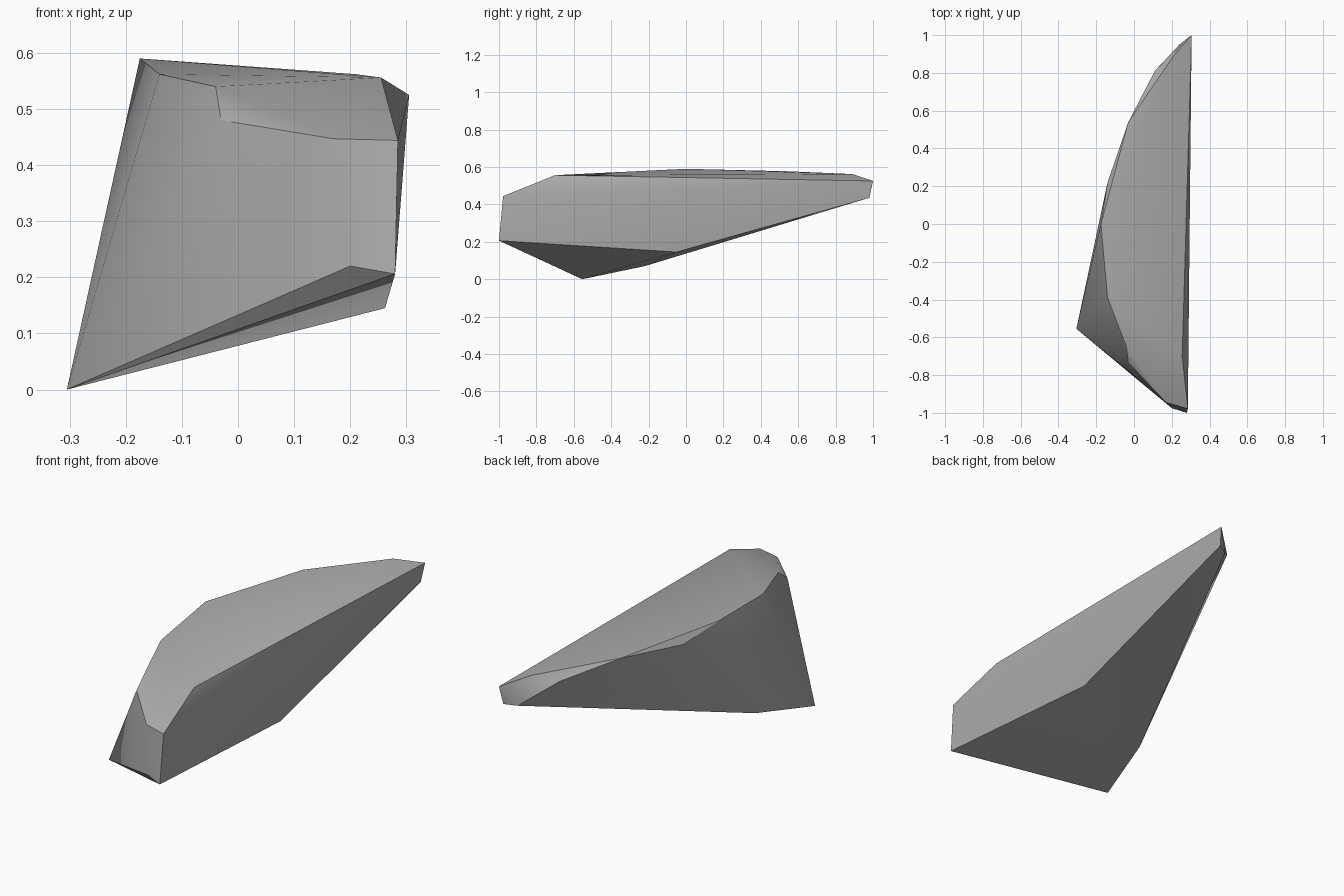
import bpy
import bmesh
import math

cube = bpy.data.objects.get("Cube")
if cube:
    bpy.data.objects.remove(cube, do_unlink=True)

# One plain stone colour
stone = bpy.data.materials.new("stone_grey")
stone.use_nodes = True
grey = (0.42, 0.42, 0.42, 1)
stone.diffuse_color = grey
stone.node_tree.nodes["Principled BSDF"].inputs["Base Color"].default_value = grey

# Corners of the chipped stone, grouped by ridge
top_ridge = [(-0.175, 0, 0.59), (-0.14, -0.39, 0.562), (-0.04, -0.65, 0.54),
             (0.255, -0.7, 0.556), (-0.03, 0.54, 0.577), (0.21, 0.89, 0.562)]
front_end = [(-0.03, -0.735, 0.48), (0.17, -0.945, 0.447), (0.285, -0.978, 0.444),
             (0.28, -1, 0.206), (0.2, -0.975, 0.22)]
back_end = [(0.305, 1, 0.525), (0.295, 0.98, 0.435), (0.24, 0.95, 0.43),
            (0.11, 0.81, 0.53), (-0.14, 0.22, 0.55)]
keel = [(-0.305, -0.555, 0), (-0.22, -0.22, 0.07), (0.262, -0.05, 0.145)]

# Wrap the corners in a convex shell
bm = bmesh.new()
for corner in top_ridge + front_end + back_end + keel:
    bm.verts.new(corner)
hull = bmesh.ops.convex_hull(bm, input=bm.verts[:])
loose = [v for v in bm.verts if not v.link_faces]
bmesh.ops.delete(bm, geom=loose, context="VERTS")
bmesh.ops.recalc_face_normals(bm, faces=bm.faces[:])
mesh = bpy.data.meshes.new("stone_shard")
bm.to_mesh(mesh)
bm.free()
mesh.materials.append(stone)

shard = bpy.data.objects.new("stone_shard", mesh)
bpy.context.collection.objects.link(shard)

# Soft facets with crisp main ridges
bpy.ops.object.select_all(action="DESELECT")
shard.select_set(True)
bpy.context.view_layer.objects.active = shard
bpy.ops.object.shade_smooth_by_angle(angle=math.radians(30))
